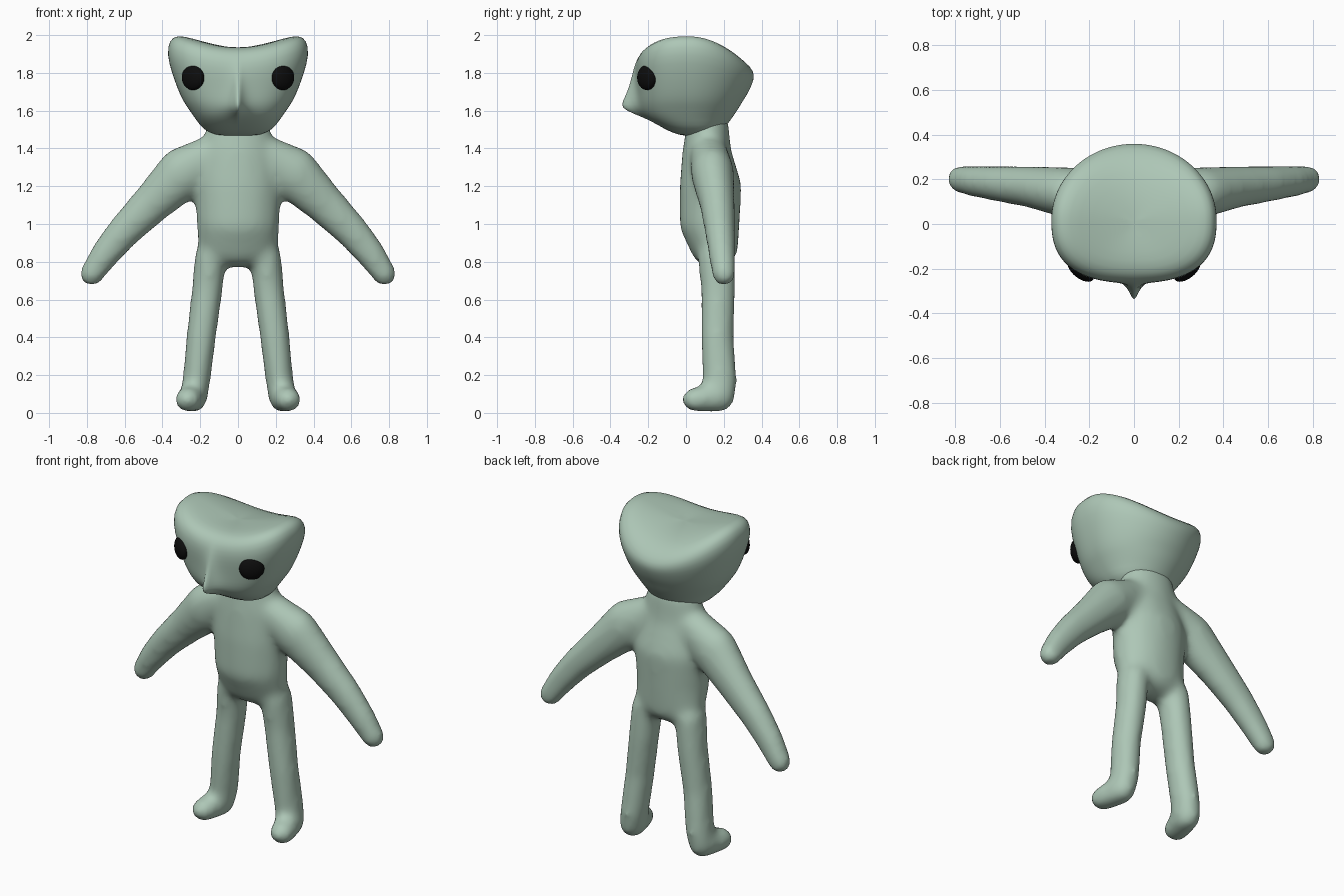
import bpy, bmesh, math
from mathutils import Vector

cube = bpy.data.objects.get("Cube")
if cube:
    bpy.data.objects.remove(cube)


def material(name, rgb, rough):
    m = bpy.data.materials.new(name)
    m.use_nodes = True
    m.diffuse_color = (*rgb, 1)
    node = m.node_tree.nodes["Principled BSDF"]
    node.inputs["Base Color"].default_value = (*rgb, 1)
    node.inputs["Roughness"].default_value = rough
    return m


skin = material("sage_green_skin", (0.42, 0.57, 0.47), 0.6)
black = material("black_eye", (0.004, 0.004, 0.004), 0.5)


def finish(name, bm, mat):
    bmesh.ops.recalc_face_normals(bm, faces=bm.faces[:])
    for f in bm.faces:
        f.smooth = True
    mesh = bpy.data.meshes.new(name)
    bm.to_mesh(mesh)
    bm.free()
    mesh.materials.append(mat)
    obj = bpy.data.objects.new(name, mesh)
    bpy.context.scene.collection.objects.link(obj)
    return obj


def ellipsoid_points(blob, side, count=180):
    """Evenly spread points on an ellipsoid (x, y, z, rx, ry, rz)."""
    x, y, z, rx, ry, rz = blob
    for i in range(count):
        h = 1 - 2 * (i + 0.5) / count
        a = i * math.pi * (3 - math.sqrt(5))
        r = math.sqrt(1 - h * h)
        yield Vector((side * (x + rx * r * math.cos(a)), y + ry * r * math.sin(a), z + rz * h))


def chain(bm, blobs, side=1):
    """Skin each neighbouring pair of ellipsoids with a convex hull."""
    for a, b in zip(blobs, blobs[1:]):
        verts = [bm.verts.new(p) for blob in (a, b) for p in ellipsoid_points(blob, side)]
        bmesh.ops.convex_hull(bm, input=verts, use_existing_faces=False)
        bmesh.ops.delete(bm, geom=[v for v in verts if v.is_valid and not v.link_faces],
                         context='VERTS')


# Body: torso, arms and legs fused into one soft skin
torso = [(0, .115, 1.54, .16, .11, .06), (0, .11, 1.38, .2, .13, .1),
         (0, .13, 1.2, .23, .165, .12), (0, .125, 1.0, .22, .16, .12),
         (0, .15, .87, .215, .125, .1)]
arm = [(.12, .12, 1.38, .1, .1, .1), (.29, .14, 1.27, .14, .115, .14),
       (.45, .165, 1.115, .11, .095, .11), (.6, .18, .965, .092, .082, .092),
       (.7, .19, .845, .08, .073, .08), (.775, .2, .735, .066, .064, .066)]
leg = [(.145, .16, .83, .085, .1, .08), (.163, .17, .65, .083, .093, .08),
       (.195, .165, .4, .08, .088, .08), (.22, .18, .17, .075, .093, .08),
       (.235, .17, .085, .075, .09, .085), (.265, .05, .07, .072, .075, .066)]
bm = bmesh.new()
chain(bm, torso)
for side in (-1, 1):
    chain(bm, arm, side)
    chain(bm, leg, side)
body = finish("body", bm, skin)
fuse = body.modifiers.new("fuse", 'REMESH')
fuse.mode = 'VOXEL'
fuse.voxel_size = 0.018
fuse.use_smooth_shade = True
soften = body.modifiers.new("soften", 'SMOOTH')
soften.factor = 0.5
soften.iterations = 22

# Head: stacked rings (height, half width, front, back, beak length)
sections = [(1.465, .04, .03, .08, 0), (1.47, .12, -.04, .15, 0), (1.5, .185, -.11, .2, 0),
            (1.55, .22, -.19, .235, 0), (1.585, .245, -.22, .26, .07),
            (1.615, .265, -.235, .28, .125), (1.65, .29, -.245, .3, .105),
            (1.7, .32, -.25, .325, .07), (1.76, .35, -.258, .345, .04),
            (1.82, .376, -.265, .36, .015), (1.88, .365, -.258, .36, 0),
            (1.92, .32, -.225, .315, 0), (1.936, .25, -.17, .24, 0),
            (1.936, .12, -.08, .12, 0), (1.932, .02, -.01, .02, 0)]
SEG = 96
bm = bmesh.new()
rings = []
for z, half, front, back, beak in sections:
    mid = (front + back) / 2 if z < 1.55 else 0.02
    lift = min(max((z - 1.65) / 0.25, 0), 1)
    ring = []
    for i in range(SEG):
        a = 2 * math.pi * i / SEG
        c, s = math.cos(a), math.sin(a)
        p = 2.6 if s < 0 else 2.0
        r = (abs(c) ** p + abs(s) ** p) ** (-1 / p)
        x = half * r * c
        y = mid + r * s * ((mid - front) if s < 0 else (back - mid))
        # raised side lobes and a lower back rim
        dz = lift * (0.78 * x * x - 0.6 * max(y, 0) ** 2)
        if s < 0:
            y -= beak * math.exp(-abs(x) / 0.035)
        ring.append(bm.verts.new((x, y, z + dz)))
    rings.append(ring)
for low, high in zip(rings, rings[1:]):
    for i in range(SEG):
        j = (i + 1) % SEG
        bm.faces.new((low[i], low[j], high[j], high[i]))
bm.faces.new(rings[0][::-1])
bm.faces.new(rings[-1])
head = finish("head", bm, skin)
head.modifiers.new("round", 'SUBSURF').levels = 1
head.modifiers["round"].render_levels = 1

# Eyes: flattened balls turned outwards
for side, label in ((1, "left"), (-1, "right")):
    bm = bmesh.new()
    bmesh.ops.create_uvsphere(bm, u_segments=32, v_segments=20, radius=1)
    eye = finish(label + "_eye", bm, black)
    eye.scale = (0.07, 0.036, 0.066)
    eye.location = (side * 0.238, -0.207, 1.775)
    eye.rotation_euler = (0, 0, side * math.radians(38))
